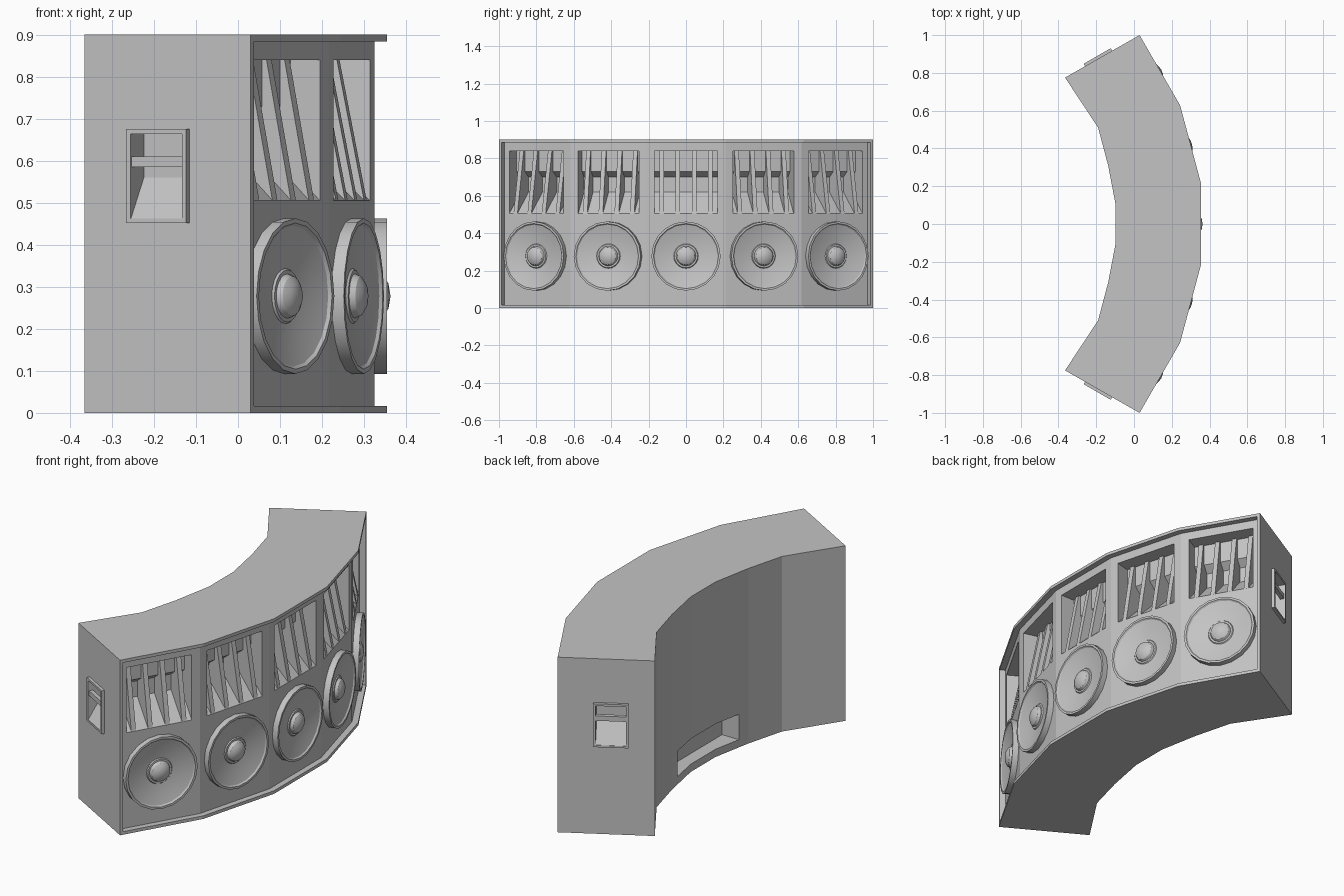
import bpy, bmesh, math
from mathutils import Matrix, Vector

if "Cube" in bpy.data.objects:
    bpy.data.objects.remove(bpy.data.objects["Cube"], do_unlink=True)

GREY = (0.55, 0.55, 0.55, 1)
mat = bpy.data.materials.new("plain grey")
mat.use_nodes = True
mat.diffuse_color = GREY
mat.node_tree.nodes["Principled BSDF"].inputs["Base Color"].default_value = GREY

R = 1.643                                   # corner radius of the curved front
STEP = math.radians(15)                     # angle between neighbouring panels
A = R * math.cos(STEP / 2)                  # distance from arc centre to a panel
CX = 0.355 - A                              # arc centre on the x axis
LIP = 0.03                                  # how far the baffle is set back
RIM = 0.016


def finish(name, bm, matrix):
    bm.transform(matrix)
    bmesh.ops.recalc_face_normals(bm, faces=bm.faces)
    mesh = bpy.data.meshes.new(name)
    bm.to_mesh(mesh)
    bm.free()
    mesh.materials.append(mat)
    ob = bpy.data.objects.new(name, mesh)
    bpy.context.collection.objects.link(ob)
    return ob


def prism(name, pts, lo, hi, axis="Z", matrix=Matrix()):
    """Extrude a 2D outline from lo to hi; axis X: pts are (y,z), Y: (x,z), Z: (x,y)."""
    place = {"X": lambda p, w: (w, p[0], p[1]),
             "Y": lambda p, w: (p[0], w, p[1]),
             "Z": lambda p, w: (p[0], p[1], w)}[axis]
    bm = bmesh.new()
    a, b = [[bm.verts.new(place(p, w)) for p in pts] for w in (lo, hi)]
    bm.faces.new(a)
    bm.faces.new(b)
    n = len(pts)
    for i in range(n):
        j = (i + 1) % n
        bm.faces.new((a[i], a[j], b[j], b[i]))
    return finish(name, bm, matrix)


def box(name, x, y, z, matrix=Matrix()):
    return prism(name, [(x[0], y[0]), (x[1], y[0]), (x[1], y[1]), (x[0], y[1])], *z, "Z", matrix)


def lathe(name, profile, segments, matrix):
    """Turn (radius, height) points around the local x axis."""
    bm = bmesh.new()
    verts = [bm.verts.new((h, r, 0)) for r, h in profile]
    edges = [bm.edges.new(pair) for pair in zip(verts, verts[1:])]
    bmesh.ops.spin(bm, geom=verts + edges, cent=(0, 0, 0), axis=(1, 0, 0),
                   angle=math.tau, steps=segments, use_duplicate=False)
    bmesh.ops.remove_doubles(bm, verts=bm.verts, dist=1e-5)
    return finish(name, bm, matrix)


def cut(target, cutter, keep=False):
    cutter.hide_render = True
    mod = target.modifiers.new("cut", "BOOLEAN")
    mod.operation, mod.solver, mod.object = "DIFFERENCE", "EXACT", cutter
    with bpy.context.temp_override(object=target, active_object=target):
        bpy.ops.object.modifier_apply(modifier=mod.name)
    if not keep:
        bpy.data.objects.remove(cutter, do_unlink=True)


def polar(radius, steps):
    return Vector((CX + radius * math.cos(steps * STEP), radius * math.sin(steps * STEP)))


# Cabinet: faceted arc footprint
half = [polar(R, 0.5), polar(R, 1.5), polar(R, 2.5)]
half += [Vector(p) for p in ((-0.365, 0.775), (-0.19, 0.51), (-0.137, 0.31), (-0.097, 0.1))]
flip = lambda pts: [Vector((p.x, -p.y)) for p in reversed(pts)]
cabinet = prism("cabinet", half + flip(half), 0, 0.9)

# Recessed front baffle inside a thin rim
normal = Vector((math.cos(2 * STEP), math.sin(2 * STEP)))
along = Vector((-normal.y, normal.x))
end = half[2] - normal * LIP - along * RIM
k = LIP / math.cos(STEP / 2)
back = [polar(R - k, 0.5), polar(R - k, 1.5), end]
front = [end + normal * 0.15, polar(R + 0.12, 1.5), polar(R + 0.12, 0.5)]
cut(cabinet, prism("baffle_cutter", back + front + flip(back + front), RIM, 0.9 - RIM))

# Slot low in the concave back
cut(cabinet, box("slot_cutter", (-0.3, -0.03), (-0.25, 0.25), (0.04, 0.17)))

# Five panels, each with a horn window, four vanes and a driver
window = [(0.06, 0.505), (0, 0.505), (-0.12, 0.62), (-0.12, 0.7),
          (-0.08, 0.73), (-0.08, 0.84), (0.06, 0.84)]
vane = [(0, 0.5), (-0.13, 0.61), (-0.13, 0.71), (-0.09, 0.74), (-0.09, 0.84), (-0.068, 0.84)]
driver = [(0.185, -0.005), (0.185, 0.03), (0.174, 0.03), (0.168, 0.023), (0.12, 0.01),
          (0.066, 0.003), (0.062, 0.008), (0.053, 0.008), (0.047, 0.022), (0.03, 0.033), (0, 0.038)]
drivers = []
for i in range(-2, 3):
    frame = (Matrix.Translation((CX, 0, 0)) @ Matrix.Rotation(i * STEP, 4, "Z")
             @ Matrix.Translation((A - LIP, 0, 0)))
    cut(cabinet, prism("window_cutter", window, -0.168, 0.168, "Y", frame))
    for y in (-0.13, -0.044, 0.044, 0.13):
        prism("horn_vane", vane, y - 0.012, y + 0.012, "Y", frame)
    drivers.append(lathe("speaker_driver", driver, 20,
                         frame @ Matrix.Translation((0, 0, 0.278))))

# Scooped carry handle on each end
scoop = [(-0.05, 0.462), (-0.012, 0.462), (0.05, 0.56), (0.05, 0.664), (-0.05, 0.664)]
for side in (1, -1):
    frame = (Matrix.Diagonal((1, side, 1, 1)) @ Matrix.Translation((-0.365, -0.775, 0))
             @ Matrix.Rotation(-2 * STEP, 4, "Z"))
    plate = box("handle_plate", (0.122, 0.287), (-0.014, 0.004), (0.452, 0.675), frame)
    cutter = prism("scoop_cutter", scoop, 0.134, 0.276, "X", frame)
    cut(plate, cutter, keep=True)
    cut(cabinet, cutter)
    box("handle_bar", (0.13, 0.28), (-0.008, 0.012), (0.585, 0.61), frame)

# Smooth the round drivers, keeping their rims crisp
bpy.ops.object.select_all(action="DESELECT")
for ob in drivers:
    ob.select_set(True)
bpy.context.view_layer.objects.active = drivers[0]
bpy.ops.object.shade_smooth_by_angle(angle=math.radians(32))
